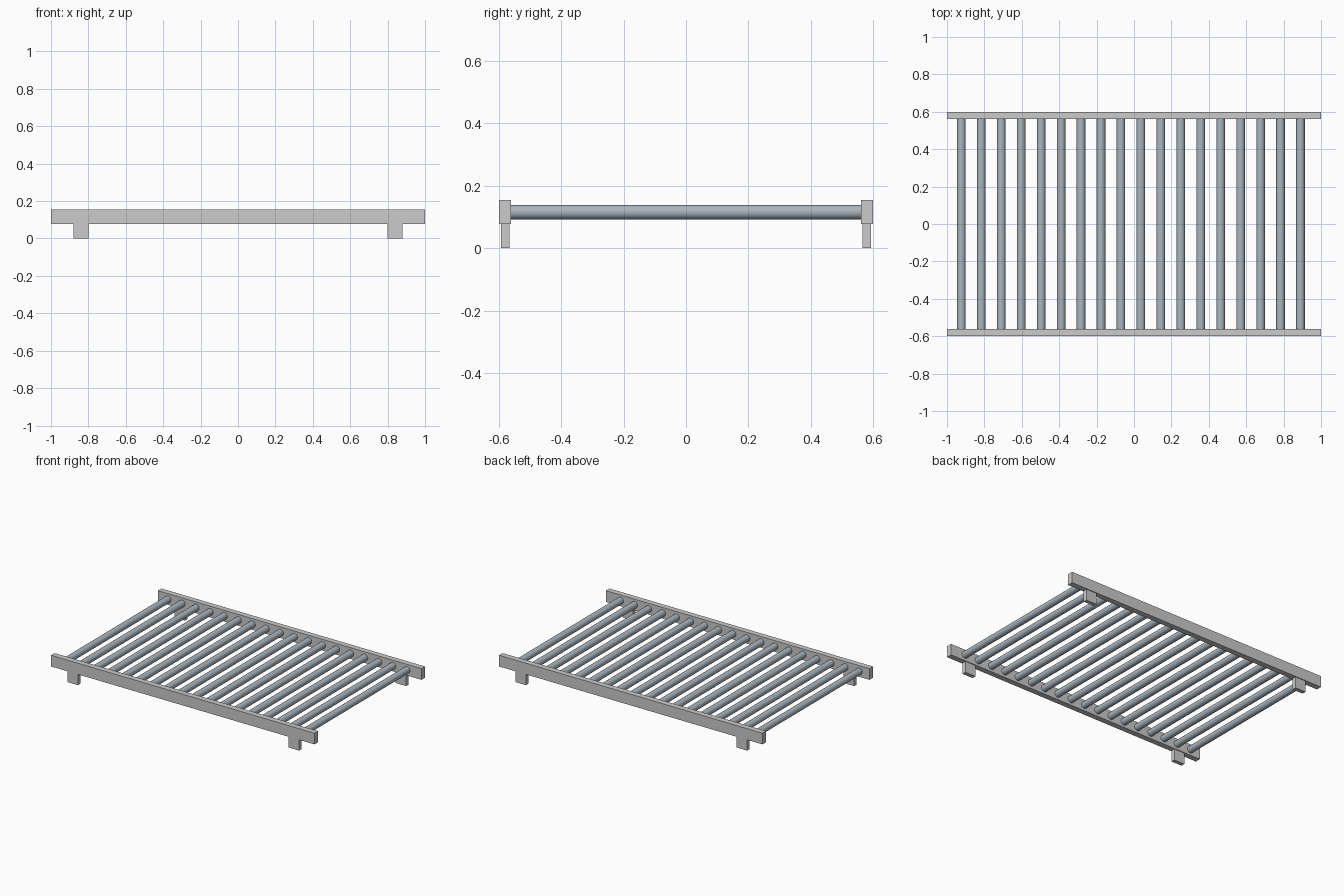
import bpy
import math

if "Cube" in bpy.data.objects:
    bpy.data.objects.remove(bpy.data.objects["Cube"])

RAIL_Y, RAIL_T, RAIL_H, LEG_H = 0.58, 0.0385, 0.077, 0.077
ROLLERS, FIRST_X, LAST_X, RADIUS = 18, -0.923, 0.89, 0.023

steel = bpy.data.materials.new("roller_steel")
steel.diffuse_color = (0.40, 0.47, 0.52, 1)
steel.use_nodes = True
steel.node_tree.nodes["Principled BSDF"].inputs["Base Color"].default_value = steel.diffuse_color


def box(name, center, size):
    bpy.ops.mesh.primitive_cube_add(size=1, location=center)
    ob = bpy.context.object
    ob.name = name
    ob.scale = size
    bpy.ops.object.transform_apply(location=False, rotation=False, scale=True)
    return ob


# Side rails and their short legs
for side, sy in (("front", -1), ("back", 1)):
    box(f"{side}_rail", (0, sy * RAIL_Y, LEG_H + RAIL_H / 2), (2, RAIL_T, RAIL_H))
    for end, sx in (("left", -1), ("right", 1)):
        box(f"{side}_{end}_leg", (sx * 0.84, sy * RAIL_Y, LEG_H / 2), (0.08, 0.027, LEG_H))

# Row of rollers between the rails
length = 2 * (RAIL_Y - RAIL_T / 2)
for i in range(ROLLERS):
    x = FIRST_X + (LAST_X - FIRST_X) * i / (ROLLERS - 1)
    bpy.ops.mesh.primitive_cylinder_add(
        vertices=32, radius=RADIUS, depth=length,
        location=(x, 0, LEG_H + RAIL_H / 2), rotation=(math.pi / 2, 0, 0))
    roller = bpy.context.object
    roller.name = f"roller_{i + 1}"
    roller.data.materials.append(steel)
    bpy.ops.object.shade_smooth_by_angle()
